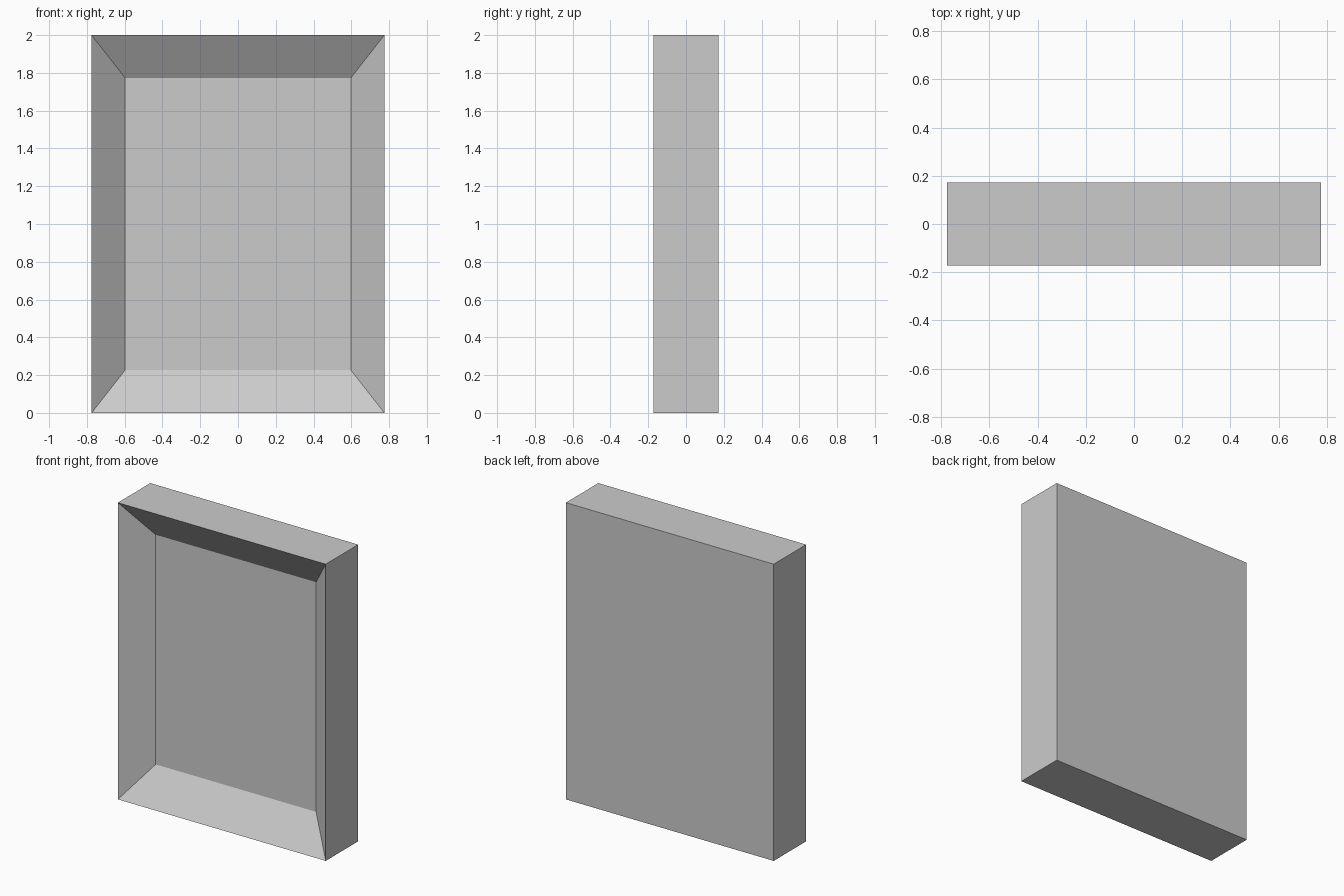
import bpy, bmesh
from mathutils import Matrix

if "Cube" in bpy.data.objects:
    bpy.data.objects.remove(bpy.data.objects["Cube"])

WIDTH, DEPTH, HEIGHT = 1.55, 0.345, 2.0
INNER_W, INNER_H, RECESS = 1.196, 1.548, 0.15

bm = bmesh.new()

# Solid outer block standing on the ground
bmesh.ops.create_cube(bm, size=1, matrix=Matrix.Translation((0, 0, HEIGHT / 2))
                      @ Matrix.Diagonal((WIDTH, DEPTH, HEIGHT, 1)))
bm.normal_update()

# Front face shrunk and pushed back, leaving four sloped walls
front = min(bm.faces, key=lambda f: f.calc_center_median().y)
panel = bmesh.ops.extrude_discrete_faces(bm, faces=[front])["faces"][0]
mid = panel.calc_center_median()
for v in panel.verts:
    v.co.x *= INNER_W / WIDTH
    v.co.z = mid.z + (v.co.z - mid.z) * INNER_H / HEIGHT
    v.co.y += RECESS

bmesh.ops.recalc_face_normals(bm, faces=bm.faces)
mesh = bpy.data.meshes.new("recessed_frame")
bm.to_mesh(mesh)
bm.free()
bpy.context.collection.objects.link(bpy.data.objects.new("recessed_frame", mesh))
